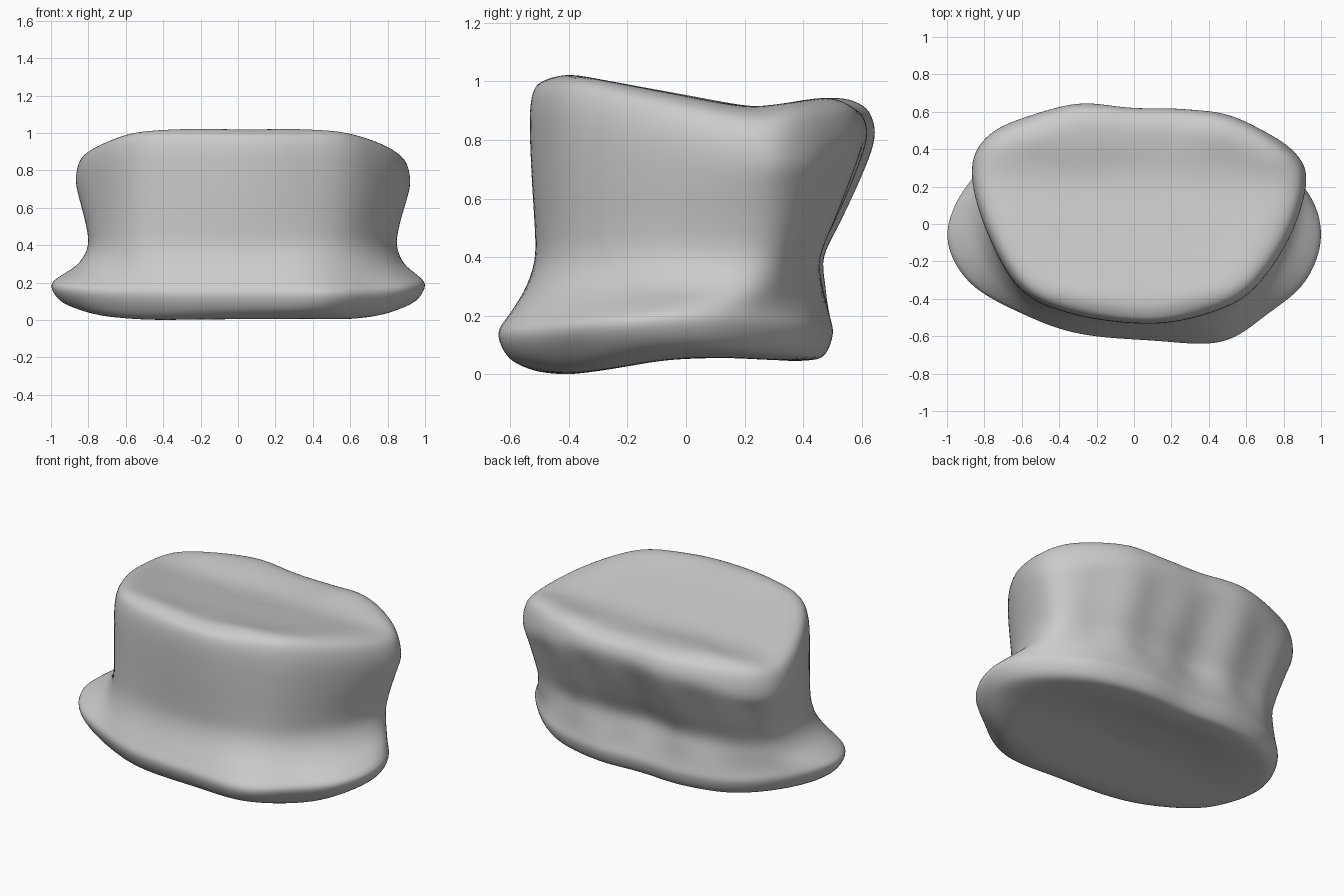
import bpy, bmesh, math
from mathutils import Vector

if "Cube" in bpy.data.objects:
    bpy.data.objects.remove(bpy.data.objects["Cube"])

# Matching plan outlines, counter-clockwise from the front
TOP = [(0.07, -.535), (.36, -.49), (.62, -.37), (.83, -.08), (.925, .24), (.83, .41), (.55, .57), (.28, .615),
       (0, .62), (-.3, .645), (-.6, .565), (-.8, .46), (-.87, .28), (-.8, -.01), (-.61, -.35), (-.32, -.485)]
WAIST = [(.05, -.51), (.36, -.475), (.59, -.36), (.76, -.12), (.84, .18), (.78, .34), (.52, .43), (.27, .46),
         (0, .43), (-.28, .46), (-.54, .43), (-.74, .34), (-.79, .18), (-.75, -.11), (-.59, -.37), (-.31, -.475)]
BASE = [(.1, -.625), (.47, -.635), (.72, -.48), (.92, -.31), (1.005, -.07), (.93, .17), (.67, .41), (.32, .5),
        (0, .49), (-.32, .5), (-.65, .42), (-.9, .2), (-1.005, -.07), (-.88, -.32), (-.58, -.49), (-.29, -.59)]


def mix(a, b, t):
    return [(p[0] + (q[0] - p[0]) * t, p[1] + (q[1] - p[1]) * t) for p, q in zip(a, b)]


def ring(outline, z, scale=1.0, cy=0.0):
    pts = [(x * scale, cy + (y - cy) * scale) for x, y in outline]
    return [Vector((x, y, z(x, y))) for x, y in pts]


def step(a, b, v):
    t = min(1, max(0, (v - a) / (b - a)))
    return t * t * (3 - 2 * t)


def top_z(x, y):
    ridge = .055 + .01 * math.cos((x + .3) * 7)
    return (1.012 - .16 * (y + .3) + ridge * step(.2, .5, y) - .06 * abs(x) ** 4
            - .03 * step(-.36, -.5, y))


def base_z(x, y):
    return .003 + .045 * step(-.4, .1, y) + .05 * abs(x) ** 4 + .03 * step(-.45, -.6, y)


def base_rim(x, y):
    return .14 + .045 * abs(x) ** 4


def top_rim(x, y):
    return .88 - .14 * abs(x) ** 3 - .07 * step(0, .5, y)


def flat(h):
    return lambda x, y: h


# Rings from the underside centre, over the rims and waist, to the top centre
rings = [ring(BASE, lambda x, y: base_z(x, y) + .03, .01, -.06),
         ring(BASE, lambda x, y: base_z(x, y) + .02, .4, -.06),
         ring(BASE, base_z, .68, -.06),
         ring(BASE, base_z, .85, -.06),
         ring(BASE, lambda x, y: base_rim(x, y) - .075, .95, -.06),
         ring(BASE, base_rim),
         ring(mix(BASE, WAIST, .25), lambda x, y: base_rim(x, y) + .06),
         ring(mix(BASE, WAIST, .7), flat(.3)),
         ring(mix(BASE, WAIST, .95), flat(.4)),
         ring(mix(WAIST, TOP, .33), flat(.52)),
         ring(mix(WAIST, TOP, .73), lambda x, y: .68 - .06 * abs(x) ** 3),
         ring(TOP, top_rim),
         ring(TOP, lambda x, y: top_z(x, y) * .68 + top_rim(x, y) * .32, .975, .05),
         ring(TOP, lambda x, y: top_z(x, y) - .008, .91, .05),
         ring(TOP, top_z, .8, .05),
         ring(TOP, lambda x, y: top_z(x, y) - .01, .62, .05),
         ring(TOP, lambda x, y: top_z(x, y) - .016, .35, .05),
         ring(TOP, lambda x, y: top_z(x, y) - .016, .01, .05)]


def spline(a, b, c, d, t):
    return (b * 2 + (c - a) * t + (a * 2 - b * 5 + c * 4 - d) * t * t + (b * 3 - a - c * 3 + d) * t ** 3) * .5


def refine(items, steps, closed):
    n, out = len(items), []
    for i in range(n if closed else n - 1):
        ids = [i - 1, i, i + 1, i + 2]
        a, b, c, d = [items[k % n if closed else min(max(k, 0), n - 1)] for k in ids]
        out += [spline(a, b, c, d, s / steps) for s in range(steps)]
    return out if closed else out + [items[-1]]


# Smooth the cage round each ring and up each column
rows = [refine(r, 8, True) for r in rings]
columns = [refine([r[i] for r in rows], 5, False) for i in range(len(rows[0]))]

# Soft vertical ripples on the back wall
for col in columns:
    for p in col:
        w = step(.3, .45, p.y) * step(.2, .35, p.z) * (1 - step(.65, .85, p.z))
        p.y += .01 * w * math.sin(p.x * 17)

bm = bmesh.new()
grid = [[bm.verts.new(p) for p in col] for col in columns]
n, m = len(grid), len(grid[0])
for i in range(n):
    a, b = grid[i], grid[(i + 1) % n]
    for j in range(m - 1):
        bm.faces.new((a[j], b[j], b[j + 1], a[j + 1]))
bm.faces.new([grid[i][0] for i in reversed(range(n))])
bm.faces.new([grid[i][-1] for i in range(n)])
# Relax the surface slightly so the rims roll softly
for _ in range(6):
    bmesh.ops.smooth_vert(bm, verts=bm.verts, factor=.5, use_axis_x=True, use_axis_y=True, use_axis_z=True)
bmesh.ops.recalc_face_normals(bm, faces=bm.faces)
for f in bm.faces:
    f.smooth = True
mesh = bpy.data.meshes.new("vertebral_body")
bm.to_mesh(mesh)
bm.free()
body = bpy.data.objects.new("vertebral_body", mesh)
bpy.context.collection.objects.link(body)
